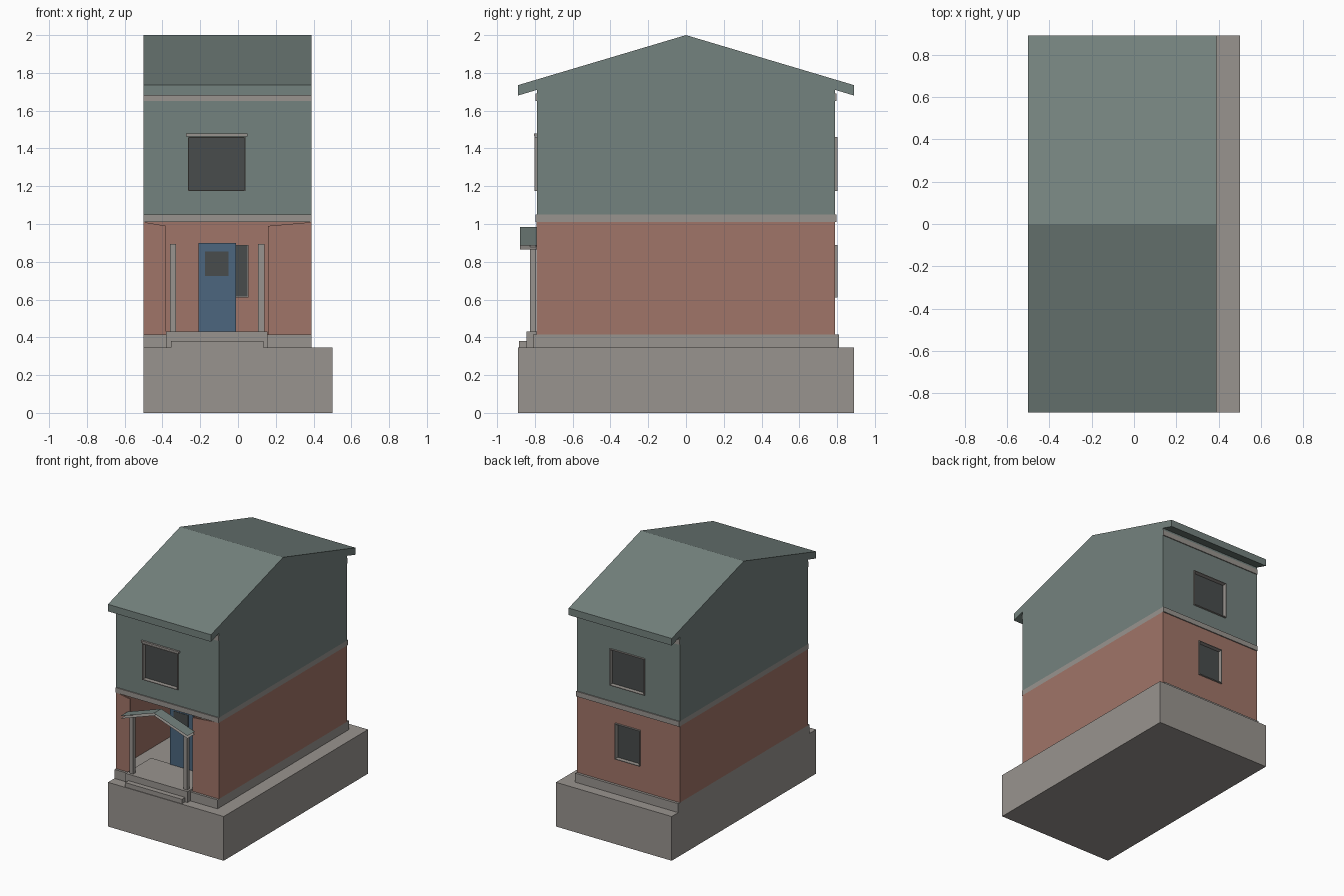
import bpy
import bmesh

cube = bpy.data.objects.get("Cube")
if cube:
    bpy.data.objects.remove(cube, do_unlink=True)


def material(name, rgb):
    lin = [((c / 255 + 0.055) / 1.055) ** 2.4 for c in rgb] + [1.0]
    m = bpy.data.materials.new(name)
    m.use_nodes = True
    m.diffuse_color = lin
    bsdf = m.node_tree.nodes["Principled BSDF"]
    bsdf.inputs["Base Color"].default_value = lin
    bsdf.inputs["Roughness"].default_value = 0.9
    return m


TEAL = material("grey_green", (116, 130, 126))
BRICK = material("brick_red", (160, 117, 104))
STONE = material("stone_grey", (153, 148, 143))
BLUE = material("door_blue", (76, 102, 126))
GLASS = material("dark_glass", (72, 76, 76))


def finish(name, bm, mat):
    mesh = bpy.data.meshes.new(name)
    bm.to_mesh(mesh)
    bm.free()
    obj = bpy.data.objects.new(name, mesh)
    bpy.context.collection.objects.link(obj)
    if mat:
        mesh.materials.append(mat)
    return obj


def prism(name, profile, axis, lo, hi, mat):
    """Extrude a closed profile along x (profile in y, z) or y (profile in x, z)."""
    bm = bmesh.new()
    place = (lambda p: (lo, p[0], p[1])) if axis == "x" else (lambda p: (p[0], lo, p[1]))
    face = bm.faces.new([bm.verts.new(place(p)) for p in profile])
    new = bmesh.ops.extrude_face_region(bm, geom=[face])["geom"]
    shift = (hi - lo, 0, 0) if axis == "x" else (0, hi - lo, 0)
    bmesh.ops.translate(bm, vec=shift, verts=[g for g in new if isinstance(g, bmesh.types.BMVert)])
    bmesh.ops.recalc_face_normals(bm, faces=bm.faces)
    return finish(name, bm, mat)


def box(name, x, y, z, mat):
    rect = [(x[0], z[0]), (x[1], z[0]), (x[1], z[1]), (x[0], z[1])]
    return prism(name, rect, "y", y[0], y[1], mat)


def cut(obj, x, y, z):
    """Cut a box-shaped hole and bake the result."""
    cutter = box("cutter", x, y, z, None)
    cutter.hide_render = True
    mod = obj.modifiers.new("hole", "BOOLEAN")
    mod.operation, mod.solver, mod.object = "DIFFERENCE", "EXACT", cutter
    bpy.context.view_layer.update()
    baked = bpy.data.meshes.new_from_object(obj.evaluated_get(bpy.context.evaluated_depsgraph_get()))
    obj.modifiers.clear()
    obj.data = baked
    bpy.data.objects.remove(cutter, do_unlink=True)


def window(name, wall, x, z, side):
    """Recessed pane in a thin projecting sleeve; side is -1 front, +1 back."""
    def depth(a, b):
        return sorted((side * a, side * b))
    cut(wall, x, depth(0.76, 0.83), z)
    box(name + "_glass", x, depth(0.764, 0.77), z, GLASS)
    t = 0.005
    sleeve = depth(0.762, 0.803)
    for part, px, pz in (("left_jamb", (x[1] - t, x[1]), z),
                         ("right_jamb", (x[0], x[0] + t), z),
                         ("sill", x, (z[0], z[0] + t)),
                         ("head", x, (z[1] - t, z[1]))):
        box(name + "_" + part, px, sleeve, pz, STONE)


W = (-0.5, 0.39)     # house width
D = 0.79             # half depth

# Ground slab and plinth
box("ground_slab", (-0.5, 0.5), (-0.89, 0.89), (0, 0.345), STONE)
box("plinth", W, (-0.81, 0.81), (0.345, 0.415), STONE)

# Hollow brick ground floor, open at the porch
for side, x in (("right", (W[0], W[0] + 0.01)), ("left", (W[1] - 0.01, W[1]))):
    box("brick_wall_" + side, x, (-D, D), (0.415, 1.01), BRICK)
back_wall = box("brick_wall_back", (W[0] + 0.01, W[1] - 0.01), (D - 0.01, D), (0.415, 1.01), BRICK)
for side, outer, inner in (("right", W[0], -0.38), ("left", W[1], 0.16)):
    prism("brick_front_panel_" + side,
          [(outer, 0.415), (inner, 0.415), (inner, 0.99), (outer, 1.01)],
          "y", -D - 0.002, -D + 0.008, BRICK)

# Floor band, upper floor and roof
box("floor_band", W, (-0.798, 0.798), (1.01, 1.05), STONE)
upper = prism("upper_floor",
              [(-D, 1.05), (D, 1.05), (D, 1.71), (0, 1.945), (-D, 1.71)], "x", W[0], W[1], TEAL)
prism("roof", [(-0.89, 1.68), (-0.89, 1.735), (0, 2), (0.89, 1.735), (0.89, 1.68), (0, 1.945)],
      "x", W[0], W[1], TEAL)
for side, s in (("front", -1), ("back", 1)):
    box("eaves_trim_" + side, W, sorted((s * D, s * 0.797)), (1.65, 1.69), STONE)

# Windows
window("front_window", upper, (-0.265, 0.04), (1.175, 1.46), -1)
box("front_window_lintel", (-0.275, 0.05), (-0.805, -D), (1.463, 1.478), STONE)
window("back_upper_window", upper, (-0.2, 0.1), (1.175, 1.46), 1)
window("back_lower_window", back_wall, (-0.16, 0.055), (0.61, 0.89), 1)

# Porch landing, step and posts
box("porch_landing", (-0.38, 0.155), (-0.845, -0.53), (0.345, 0.43), STONE)
box("porch_step", (-0.355, 0.135), (-0.885, -0.845), (0.345, 0.38), STONE)
for side, x in (("right", -0.36), ("left", 0.107)):
    box("porch_post_" + side, (x, x + 0.032), (-0.825, -0.795), (0.43, 0.895), STONE)

# Front door
box("front_door", (-0.21, -0.01), (-0.54, -0.525), (0.43, 0.9), BLUE)
box("front_door_glass", (-0.175, -0.05), (-0.543, -0.54), (0.725, 0.855), GLASS)

# Thin pitched canopy with its lining
for name, drop, mat in (("canopy_roof", 0, TEAL), ("canopy_lining", 0.02, STONE)):
    bm = bmesh.new()
    rows = [[bm.verts.new((x, y, z - drop)) for y in (-0.88, -D)]
            for x, z in ((-0.4, 0.885), (-0.11, 0.985), (0.18, 0.885))]
    for a, b in zip(rows, rows[1:]):
        bm.faces.new((a[0], b[0], b[1], a[1]))
    finish(name, bm, mat)
